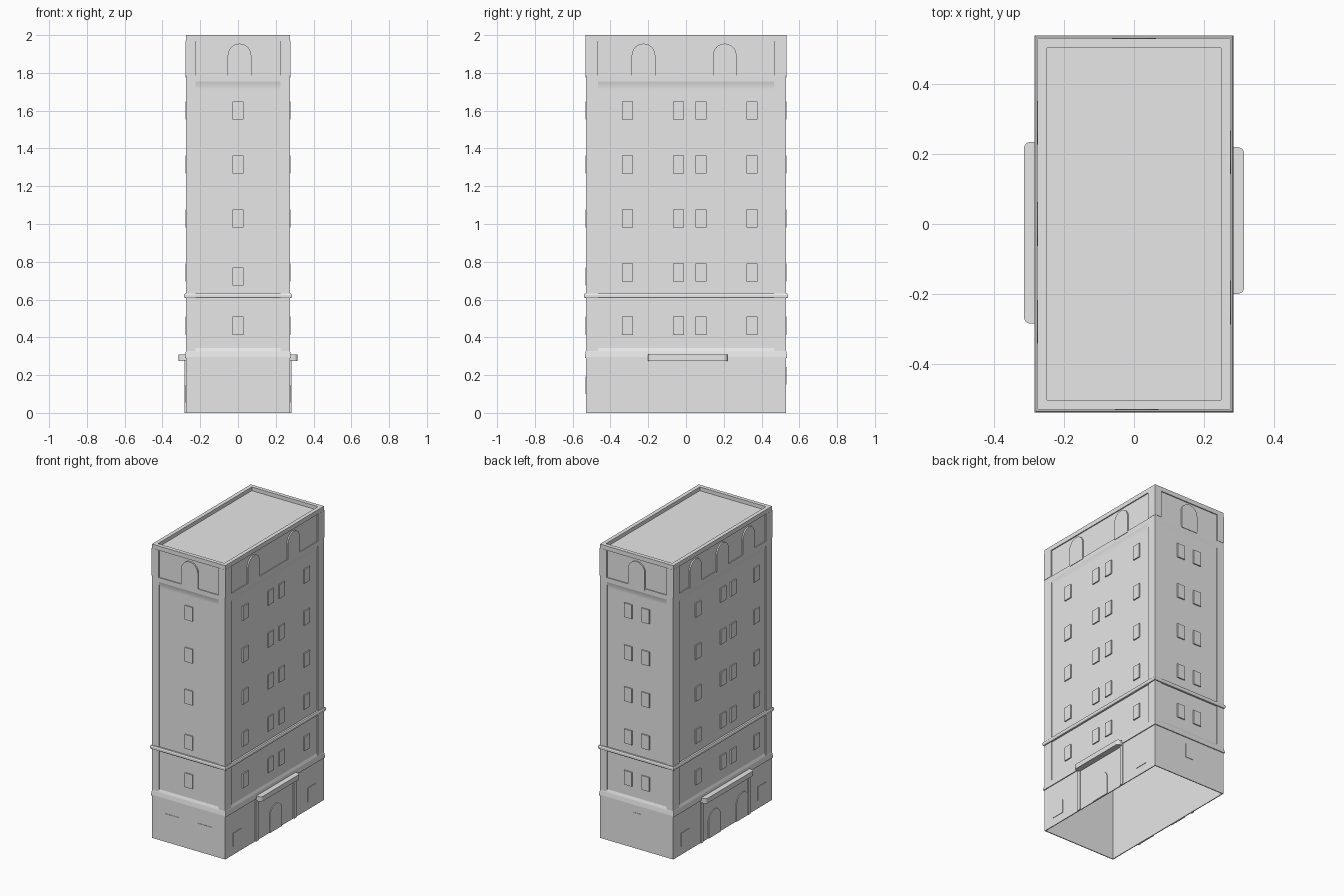
import bpy, bmesh, math
from mathutils import Vector

cube = bpy.data.objects.get("Cube")
if cube:
    bpy.data.objects.remove(cube, do_unlink=True)

HX, HY = 0.275, 0.53      # half width and half depth of the outer wall
PANEL = -0.006            # offset of the recessed wall plane
PROUD = 0.002             # offset of the window faces

stone = bpy.data.materials.new("grey_stone")
stone.use_nodes = True
GREY = (0.8, 0.8, 0.8, 1)
stone.diffuse_color = GREY
stone.node_tree.nodes["Principled BSDF"].inputs["Base Color"].default_value = GREY


def finish(name, bm, fix=True):
    if fix:
        bmesh.ops.recalc_face_normals(bm, faces=bm.faces)
    mesh = bpy.data.meshes.new(name)
    bm.to_mesh(mesh)
    bm.free()
    mesh.materials.append(stone)
    obj = bpy.data.objects.new(name, mesh)
    bpy.context.collection.objects.link(obj)
    return obj


def band(name, profile, closed=True, cap=False):
    """Sweep an (offset, z) profile round the rectangular plan."""
    bm = bmesh.new()
    rings = [[bm.verts.new((sx * (HX + o), sy * (HY + o), z))
              for sx, sy in ((-1, -1), (1, -1), (1, 1), (-1, 1))]
             for o, z in profile]
    pairs = list(zip(rings, rings[1:]))
    if closed:
        pairs.append((rings[-1], rings[0]))
    for a, b in pairs:
        for i in range(4):
            j = (i + 1) % 4
            bm.faces.new((a[i], a[j], b[j], b[i]))
    if cap:
        bm.faces.new(rings[-1])
    return finish(name, bm)


def on_wall(side, u, z, o):
    return Vector({"front": (u, -HY - o, z), "back": (u, HY + o, z),
                   "right": (HX + o, u, z), "left": (-HX - o, u, z)}[side])


def plates(name, side, outlines, low, high):
    """Raised plates on one wall, from outlines in (along wall, height)."""
    bm = bmesh.new()
    for pts in outlines:
        a = [bm.verts.new(on_wall(side, u, z, low)) for u, z in pts]
        b = [bm.verts.new(on_wall(side, u, z, high)) for u, z in pts]
        bm.faces.new(a)
        bm.faces.new(b)
        for i in range(len(pts)):
            j = (i + 1) % len(pts)
            bm.faces.new((a[i], a[j], b[j], b[i]))
    return finish(name, bm)


def rect(u, z0, z1, w):
    return [(u - w / 2, z0), (u + w / 2, z0), (u + w / 2, z1), (u - w / 2, z1)]


def arch(u, z0, z1, w, n=12):
    r = w / 2
    top = [(u + r * math.cos(math.pi * i / n), z1 - r + r * math.sin(math.pi * i / n))
           for i in range(n + 1)]
    return [(u - r, z0), (u + r, z0)] + top


# Main shell, open underneath
band("main_shell", [(PANEL, 0), (PANEL, 1.975)], closed=False, cap=True)

# Ground storey wall with its sloping ledge
band("ground_wall", [(PANEL, 0), (0, 0), (0, 0.29), (PANEL, 0.29)])
band("ground_ledge", [(PANEL, 0.29), (0.006, 0.29), (0.006, 0.297),
                      (0.001, 0.325), (PANEL, 0.343)])

# String course, shaft cove, attic ledge and parapet
band("string_course", [(PANEL, 0.607), (0.006, 0.607), (0.01, 0.614),
                       (0.01, 0.625), (0.006, 0.632), (PANEL, 0.632)])
cove = [(PANEL, 1.785)] + [(PANEL * math.cos(t * math.pi / 12), 1.715 + 0.04 * t / 6)
                           for t in range(7)] + [(0, 1.785)]
band("shaft_cove", cove)
band("parapet", [(PANEL, 1.97), (0.001, 1.97), (0.001, 2), (-0.026, 2), (-0.026, 1.97)])

# Corner piers framing the recessed wall panels
for storey, z0, z1 in (("lower", 0.3, 0.61), ("shaft", 0.63, 1.76), ("attic", 1.785, 1.972)):
    bm = bmesh.new()
    out = 0.002 if storey == "attic" else 0
    x, y = HX + out, HY + out
    for sx in (-1, 1):
        for sy in (-1, 1):
            plan = [(x, y), (0.225, y), (0.225, HY + PANEL), (HX + PANEL, HY + PANEL),
                    (HX + PANEL, 0.465), (x, 0.465)]
            lo = [bm.verts.new((sx * px, sy * py, z0)) for px, py in plan]
            hi = [bm.verts.new((sx * px, sy * py, z1)) for px, py in plan]
            bm.faces.new(lo)
            bm.faces.new(hi)
            for i in range(6):
                j = (i + 1) % 6
                bm.faces.new((lo[i], lo[j], hi[j], hi[i]))
    finish(storey + "_corner_piers", bm)

# Upper windows, one row per storey
columns = {"front": [0], "back": [-0.065, 0.065],
           "right": [-0.31, -0.04, 0.08, 0.35],
           "left": [0.26, -0.01, -0.12, -0.37]}
floors = [0.413, 0.695, 0.982, 1.267, 1.553]
for side, us in columns.items():
    rows = [z - 0.02 if side == "front" and i == 1 else z for i, z in enumerate(floors)]
    plates(side + "_windows", side,
           [rect(u, z, z + 0.096, 0.058) for u in us for z in rows], PANEL, PROUD)

# Arched attic windows
attic = {"front": [0.008], "back": [0], "right": [-0.225, 0.205], "left": [0.29, 0, -0.28]}
for side, us in attic.items():
    plates(side + "_attic_arches", side,
           [arch(u, 1.775, 1.955, 0.125) for u in us], PANEL, 0.003)

# Ground storey windows
ground = {"front": ([-0.122, 0.122], 0.1, 0.1), "back": ([0], 0.15, 0.06),
          "right": ([-0.4, 0.4], 0.055, 0.09), "left": ([0.4, -0.42], 0.055, 0.09)}
for side, (us, z, w) in ground.items():
    plates(side + "_ground_windows", side, [rect(u, z, z + 0.093, w) for u in us],
           PANEL, 0.003)

# Entrances: arched doors, side posts and rounded canopy
entrances = {"right": ([0.01], -0.2, 0.22), "left": ([0.09, -0.21], -0.285, 0.235)}
for side, (doors, y0, y1) in entrances.items():
    plates(side + "_doors", side, [arch(u, 0, 0.178, 0.13) for u in doors], PANEL, 0.005)
    plates(side + "_door_posts", side,
           [rect(u, 0, 0.28, 0.024) for u in (y0 + 0.004, y1 - 0.008)], PANEL, 0.007)
    canopy = plates(side + "_canopy", side,
                    [rect((y0 + y1) / 2, 0.275, 0.308, y1 - y0)], PANEL, 0.04)
    bm = bmesh.new()
    bm.from_mesh(canopy.data)
    corners = [e for e in bm.edges
               if abs(e.verts[0].co.z - e.verts[1].co.z) > 0.01
               and abs(e.verts[0].co.x) > HX + 0.03]
    bmesh.ops.bevel(bm, geom=corners, offset=0.018, segments=5, profile=0.5, affect="EDGES")
    bm.to_mesh(canopy.data)
    bm.free()
